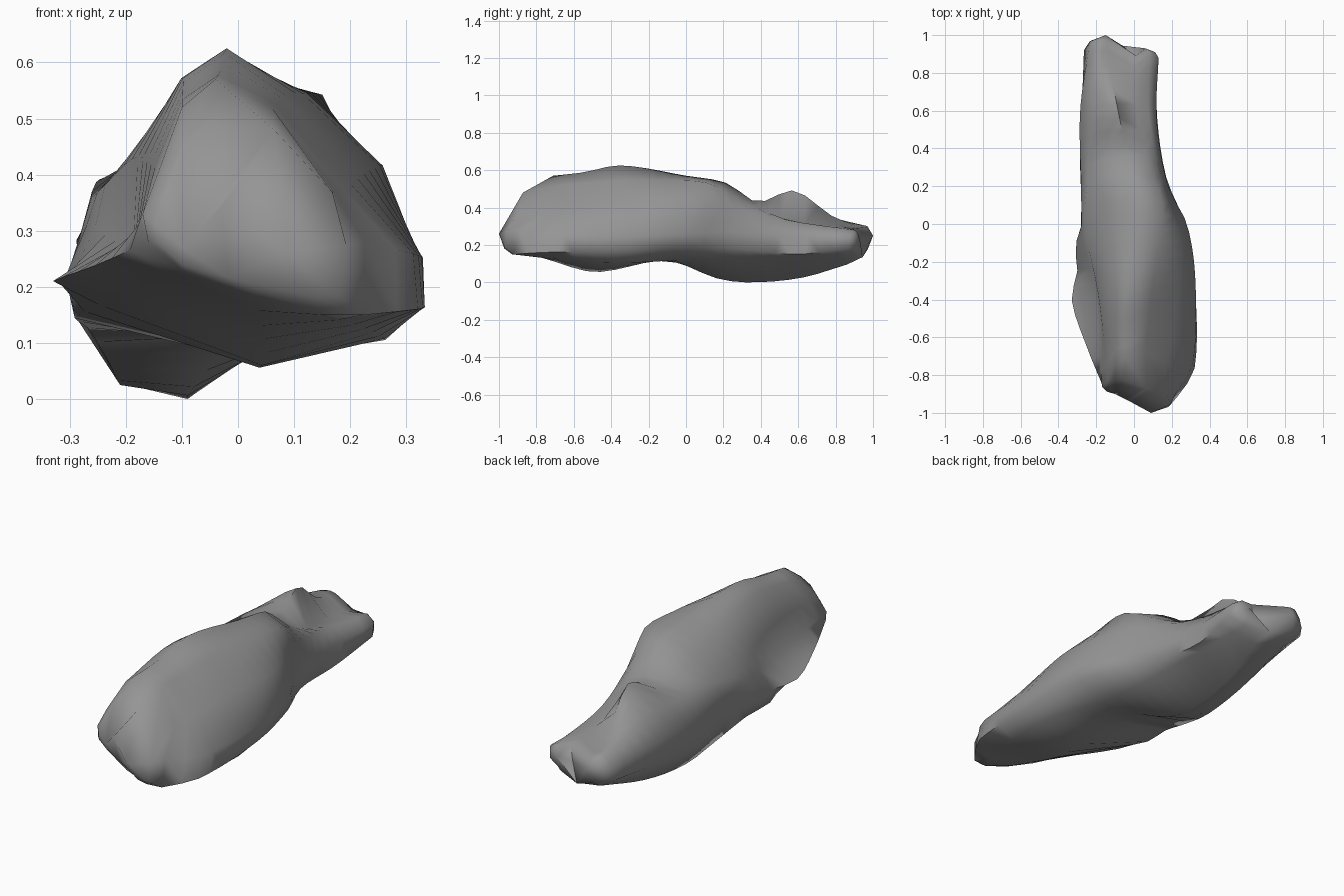
import bpy
import bmesh
import math
from mathutils import Vector

if "Cube" in bpy.data.objects:
    bpy.data.objects.remove(bpy.data.objects["Cube"], do_unlink=True)

STEPS = 24


def rail(*keys):
    """Smooth line through (y, x, z) keys, sampled evenly from front to back."""
    slopes = []
    for i in range(len(keys)):
        before, after = keys[max(i - 1, 0)], keys[min(i + 1, len(keys) - 1)]
        run = after[0] - before[0]
        slopes.append([(after[k] - before[k]) / run for k in range(3)])
    points = []
    for step in range(STEPS):
        y = keys[0][0] + (keys[-1][0] - keys[0][0]) * step / (STEPS - 1)
        i = 0
        while i < len(keys) - 2 and y > keys[i + 1][0]:
            i += 1
        start, end = keys[i], keys[i + 1]
        span = end[0] - start[0]
        t = (y - start[0]) / span
        ease = t * t * (3 - 2 * t)

        def blend(k):
            return (start[k] * (1 - ease) + end[k] * ease
                    + span * t * (1 - t) * ((1 - t) * slopes[i][k] - t * slopes[i + 1][k]))

        points.append(Vector((blend(1), y, blend(2))))
    return points


# Upper ridges and the groove between them at the back
crest = rail((-.71, -.04, .57), (-.55, -.03, .588), (-.35, -.02, .625), (0, 0, .57),
             (.22, 0, .53), (.38, -.04, .43), (.58, -.08, .49), (.78, -.12, .355), (.92, -.14, .3))
groove = rail((-.68, .06, .52), (-.4, .09, .54), (-.1, .13, .545),
              (.12, .15, .53), (.3, .08, .44), (.55, .02, .33), (.83, 0, .3))
# Left side
left_flank = rail((-.74, .17, .37), (-.4, .23, .41), (-.1, .255, .415),
                  (.2, .16, .4), (.55, .08, .33), (.9, .08, .28))
left_side = rail((-.89, .225, .28), (-.75, .31, .26), (-.3, .325, .25),
                 (0, .28, .26), (.2, .18, .27), (.55, .12, .25), (.88, .13, .25))
left_edge = rail((-.92, .225, .15), (-.77, .32, .16), (-.3, .32, .17),
                 (0, .27, .19), (.25, .17, .18), (.6, .12, .15), (.87, .13, .19))
left_belly = rail((-.93, .15, .15), (-.7, .22, .125), (-.35, .26, .105),
                  (0, .13, .12), (.9, .06, .15))
# Underside
keel = rail((-.92, .03, .185), (-.7, .04, .11), (-.48, .04, .055), (-.1, 0, .115),
            (.17, -.08, .02), (.35, -.09, 0), (.62, -.07, .025), (.86, -.03, .095))
right_belly = rail((-.87, -.1, .23), (-.6, -.18, .2), (-.25, -.29, .145), (-.1, -.27, .13),
                   (.1, -.23, .065), (.3, -.21, .025), (.6, -.2, .06), (.93, -.18, .15))
# Right side with its hollow
right_edge = rail((-.87, -.16, .28), (-.65, -.25, .24), (-.4, -.33, .21), (-.25, -.3, .21),
                  (-.12, -.31, .22), (.02, -.275, .2), (.3, -.285, .14), (.92, -.265, .2))
right_hollow = rail((-.86, -.17, .33), (-.4, -.2, .28), (-.08, -.27, .31),
                    (.2, -.28, .29), (.6, -.285, .28), (.93, -.24, .26))
right_crease = rail((-.83, -.14, .41), (-.4, -.185, .43), (0, -.26, .36),
                    (.2, -.25, .39), (.6, -.22, .38), (.93, -.2, .31))
right_shoulder = rail((-.74, -.1, .52), (-.4, -.1, .573), (0, -.13, .5),
                      (.38, -.14, .42), (.58, -.13, .46), (.78, -.16, .35), (.92, -.17, .31))

rails = [crest, groove, left_flank, left_side, left_edge, left_belly, keel,
         right_belly, right_edge, right_hollow, right_crease, right_shoulder]
count = len(rails)
SPLIT_TOP = rails.index(groove)
SPLIT_BOTTOM = rails.index(keel)

bm = bmesh.new()
rings = [[bm.verts.new(line[step]) for line in rails] for step in range(STEPS)]


def skin(ring, following):
    """Join two rings with a band of faces."""
    for i in range(count):
        j = (i + 1) % count
        bm.faces.new((ring[i], ring[j], following[j], following[i]))


def cap(ring, left_lobe, saddle, right_lobe, bulge):
    """Round off an end with two lobes that meet at a saddle."""
    left, middle, right = (bm.verts.new(p) for p in (left_lobe, saddle, right_lobe))
    hubs = [left if SPLIT_TOP <= i < SPLIT_BOTTOM else right for i in range(count)]
    inner = []
    for vert, hub in zip(ring, hubs):
        reach = hub.co - vert.co
        outward = Vector((-reach.x, 0, -reach.z)).normalized()
        outward.y = math.copysign(1, reach.y)
        inner.append(bm.verts.new(vert.co + reach * .4 + outward * bulge * abs(reach.y)))
    skin(ring, inner)
    for i in range(count):
        bm.faces.new((hubs[i], inner[i], inner[(i + 1) % count]))
    for corner in (inner[SPLIT_TOP], inner[SPLIT_BOTTOM]):
        bm.faces.new((left, corner, middle))
        bm.faces.new((right, corner, middle))


for ring, following in zip(rings, rings[1:]):
    skin(ring, following)

# Blunt front with a dent, and the two-lobed back
cap(rings[0], (.09, -1, .26), (-.03, -.935, .34), (-.1, -.9, .27), .2)
cap(rings[-1], (.06, .93, .23), (0, .89, .21), (-.15, 1, .25), .2)

bmesh.ops.recalc_face_normals(bm, faces=bm.faces[:])
mesh = bpy.data.meshes.new("stone")
bm.to_mesh(mesh)
bm.free()
stone = bpy.data.objects.new("stone", mesh)
bpy.context.collection.objects.link(stone)

# Plain grey stone
grey = bpy.data.materials.new("stone grey")
grey.use_nodes = True
colour = (.3, .3, .3, 1)
grey.diffuse_color = colour
grey.node_tree.nodes["Principled BSDF"].inputs["Base Color"].default_value = colour
mesh.materials.append(grey)

bpy.context.view_layer.objects.active = stone
stone.select_set(True)
bpy.ops.object.shade_smooth_by_angle(angle=math.radians(70))
